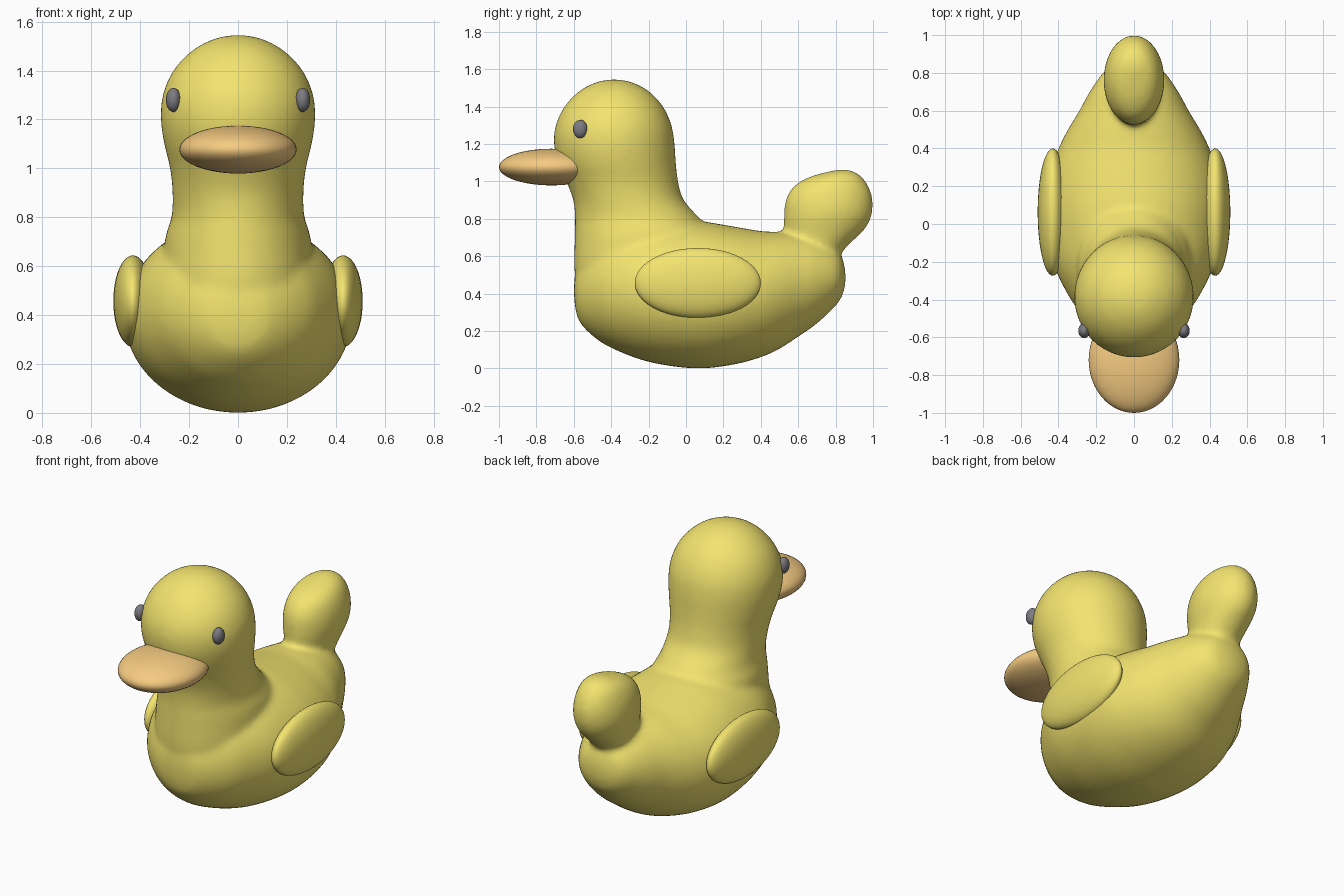
import bpy, bmesh, math
from mathutils import Vector

if "Cube" in bpy.data.objects:
    bpy.data.objects.remove(bpy.data.objects["Cube"])


def material(name, rgb):
    m = bpy.data.materials.new(name)
    m.diffuse_color = (*rgb, 1)
    m.use_nodes = True
    m.node_tree.nodes["Principled BSDF"].inputs["Base Color"].default_value = m.diffuse_color
    return m


YELLOW = material("yellow", (0.90, 0.78, 0.16))
ORANGE = material("orange", (0.92, 0.60, 0.22))
DARK = material("dark_grey", (0.20, 0.20, 0.22))


def resample(rows, steps=4):
    """Catmull-Rom interpolation of the section rows."""
    v = [Vector(r) for r in rows]
    v = [v[0]] + v + [v[-1]]
    out = []
    for a, b, c, d in zip(v, v[1:], v[2:], v[3:]):
        for i in range(steps):
            t = i / steps
            out.append(0.5 * (2 * b + (c - a) * t + (2 * a - 5 * b + 4 * c - d) * t * t
                              + (3 * b - a - 3 * c + d) * t ** 3))
    return out + [v[-1]]


def loft(bm, rows, upright, n=48):
    """Elliptical sections (station, low, high, half width) along z or y."""
    rings = []
    for s, lo, hi, w in resample(rows):
        mid, r, w = (lo + hi) / 2, max((hi - lo) / 2, 0.003), max(w, 0.003)
        ring = []
        for i in range(n):
            a = 2 * math.pi * i / n
            x, q = w * math.cos(a), mid + r * math.sin(a)
            ring.append(bm.verts.new((x, q, s) if upright else (x, s, q)))
        rings.append(ring)
    faces = [bm.faces.new(rings[0]), bm.faces.new(rings[-1])]
    for p, q in zip(rings, rings[1:]):
        for i in range(n):
            j = (i + 1) % n
            faces.append(bm.faces.new((p[i], p[j], q[j], q[i])))
    bmesh.ops.recalc_face_normals(bm, faces=faces)


def ellipsoid(name, loc, radii, mat):
    bpy.ops.mesh.primitive_uv_sphere_add(segments=48, ring_count=24, location=loc)
    ob = bpy.context.object
    ob.name, ob.scale = name, radii
    ob.data.materials.append(mat)
    bpy.ops.object.shade_smooth()
    return ob


# Torso, head with neck, and tail, fused into one smooth skin
bm = bmesh.new()
torso = [(-.60, .415, .425, 0), (-.593, .33, .50, .08), (-.57, .25, .57, .15),
         (-.50, .175, .66, .25), (-.40, .11, .74, .335), (-.20, .035, .79, .43),
         (.05, 0, .79, .465), (.25, .02, .76, .45), (.40, .06, .735, .40),
         (.50, .105, .73, .35), (.60, .17, .72, .29), (.70, .24, .70, .235),
         (.80, .335, .645, .165), (.84, .40, .58, .10), (.855, .475, .49, 0)]
neck_head = [(.35, -.55, 0, .26), (.50, -.595, .08, .30), (.70, -.595, .15, .30),
             (.80, -.593, .075, .272), (.90, -.603, -.012, .268), (1.0, -.64, -.042, .278),
             (1.1, -.685, -.054, .302), (1.2, -.706, -.061, .316), (1.3, -.697, -.077, .308),
             (1.4, -.65, -.122, .265), (1.48, -.575, -.195, .19), (1.525, -.495, -.275, .11),
             (1.54, -.44, -.33, .055), (1.547, -.387, -.383, 0)]
tail = [(.50, .60, .80, .10), (.62, .575, .835, .12), (.68, .545, .89, .13),
        (.75, .525, .96, .145), (.82, .524, .993, .16), (.90, .533, .998, .158),
        (.97, .572, .978, .14), (1.02, .65, .945, .11), (1.05, .75, .905, .065),
        (1.067, .83, .85, 0)]
loft(bm, torso, False)
loft(bm, neck_head, True)
loft(bm, tail, True)
mesh = bpy.data.meshes.new("body")
bm.to_mesh(mesh)
bm.free()
body = bpy.data.objects.new("body", mesh)
bpy.context.collection.objects.link(body)
mesh.materials.append(YELLOW)
rm = body.modifiers.new("fuse", 'REMESH')
rm.mode, rm.voxel_size, rm.use_smooth_shade = 'VOXEL', 0.016, True
sm = body.modifiers.new("soften", 'SMOOTH')
sm.factor, sm.iterations = 0.5, 10

# Bill
ellipsoid("bill", (0, -.72, 1.077), (.24, .28, .098), ORANGE)

# Paired wings and eyes
for side, s in (("left", 1), ("right", -1)):
    ellipsoid(side + "_wing", (s * .43, .063, .457), (.08, .337, .187), YELLOW)
    ellipsoid(side + "_eye", (s * .264, -.565, 1.28), (.031, .039, .049), DARK)
